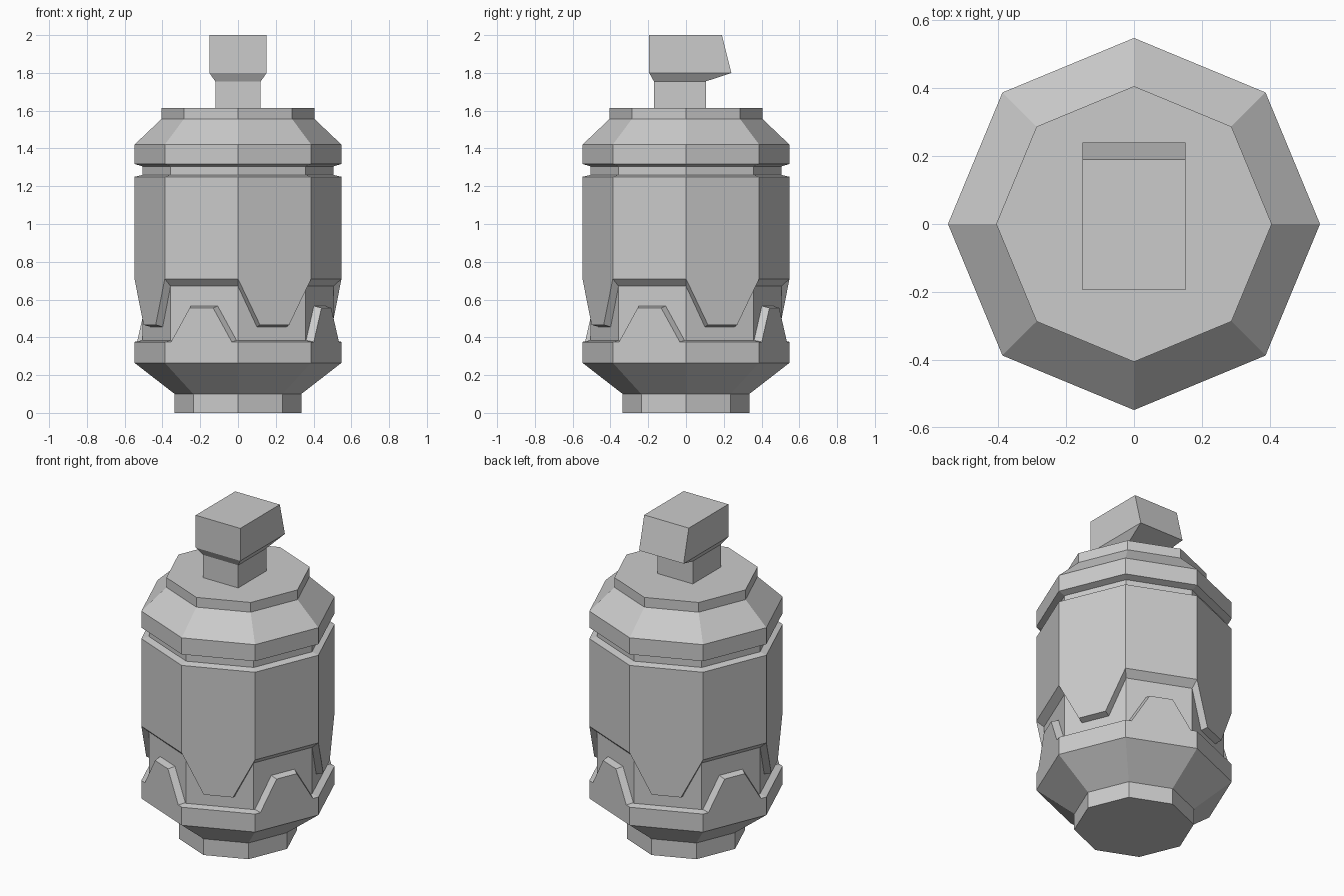
import bpy, bmesh, math
from mathutils import Vector

if "Cube" in bpy.data.objects:
    bpy.data.objects.remove(bpy.data.objects["Cube"])

N = 8          # octagonal body, corners on the axes
R = 0.548      # outer corner radius
CORE = 0.505   # recessed corner radius


def corner(i, r, z):
    a = math.tau * i / N
    return Vector((r * math.cos(a), r * math.sin(a), z))


def on_side(i, t, r, z):
    return corner(i, r, z).lerp(corner(i + 1, r, z), t)


def finish(bm, name):
    bmesh.ops.remove_doubles(bm, verts=bm.verts, dist=1e-5)
    bmesh.ops.recalc_face_normals(bm, faces=bm.faces)
    mesh = bpy.data.meshes.new(name)
    bm.to_mesh(mesh)
    bm.free()
    obj = bpy.data.objects.new(name, mesh)
    bpy.context.collection.objects.link(obj)
    return obj


def loft(name, rings):
    """Join equal-sized rings of points and cap both ends."""
    bm = bmesh.new()
    vs = [[bm.verts.new(p) for p in ring] for ring in rings]
    n = len(vs[0])
    for a, b in zip(vs, vs[1:]):
        for i in range(n):
            j = (i + 1) % n
            bm.faces.new((a[i], a[j], b[j], b[i]))
    bm.faces.new(vs[0][::-1])
    bm.faces.new(vs[-1])
    return finish(bm, name)


def toothed_shell(name, flat_out, flat_in, plain, tooth, parity):
    """Eight-sided shell, one straight rim and one rim with a tooth on every other side.
    Rim points are (t_outer, z_outer, t_inner, z_inner)."""
    bm = bmesh.new()

    def face(points):
        bm.faces.new([bm.verts.new(p) for p in points])

    for i in range(N):
        path = tooth if i % 2 == parity else plain
        outer = [on_side(i, p[0], R, p[1]) for p in path]
        inner = [on_side(i, p[2], CORE - 0.001, p[3]) for p in path]
        so = [corner(i, R, flat_out), corner(i + 1, R, flat_out)]
        si = [corner(i, CORE - 0.001, flat_in), corner(i + 1, CORE - 0.001, flat_in)]
        face(outer + so[::-1])
        face(inner + si[::-1])
        face(so + si[::-1])
        for k in range(len(path) - 1):
            face((outer[k], outer[k + 1], inner[k + 1], inner[k]))
    return finish(bm, name)


# Foot, recessed core, collar and shoulder in one octagonal profile
profile = [(0.335, 0), (0.335, 0.10), (R, 0.265), (CORE, 0.265), (CORE, 1.305),
           (R, 1.318), (R, 1.42), (0.406, 1.555), (0.406, 1.615)]
loft("core_and_shoulder", [[corner(i, r, z) for i in range(N)] for r, z in profile])

# Upper sleeve with teeth pointing down
toothed_shell("upper_sleeve", 1.25, 1.26,
              [(0, 0.71, 0, 0.67), (1, 0.71, 1, 0.67)],
              [(0, 0.71, 0, 0.67), (0.30, 0.466, 0.28, 0.455),
               (0.70, 0.466, 0.72, 0.455), (1, 0.71, 1, 0.67)], 0)

# Lower cup with teeth pointing up
toothed_shell("lower_cup", 0.265, 0.265,
              [(0, 0.376, 0, 0.384), (1, 0.376, 1, 0.384)],
              [(0, 0.376, 0, 0.384), (0.085, 0.376, 0.02, 0.384),
               (0.34, 0.556, 0.30, 0.566), (0.66, 0.556, 0.70, 0.566),
               (0.915, 0.376, 0.98, 0.384), (1, 0.376, 1, 0.384)], 1)


# Spout: narrow neck flaring into a head with an overhang at the back
def rect(hx, y0, y1, z):
    return [(-hx, y0, z), (hx, y0, z), (hx, y1, z), (-hx, y1, z)]


loft("spout", [rect(0.12, -0.17, 0.105, 1.61), rect(0.12, -0.17, 0.105, 1.755),
               rect(0.152, -0.195, 0.24, 1.80), rect(0.152, -0.195, 0.19, 2.0)])
